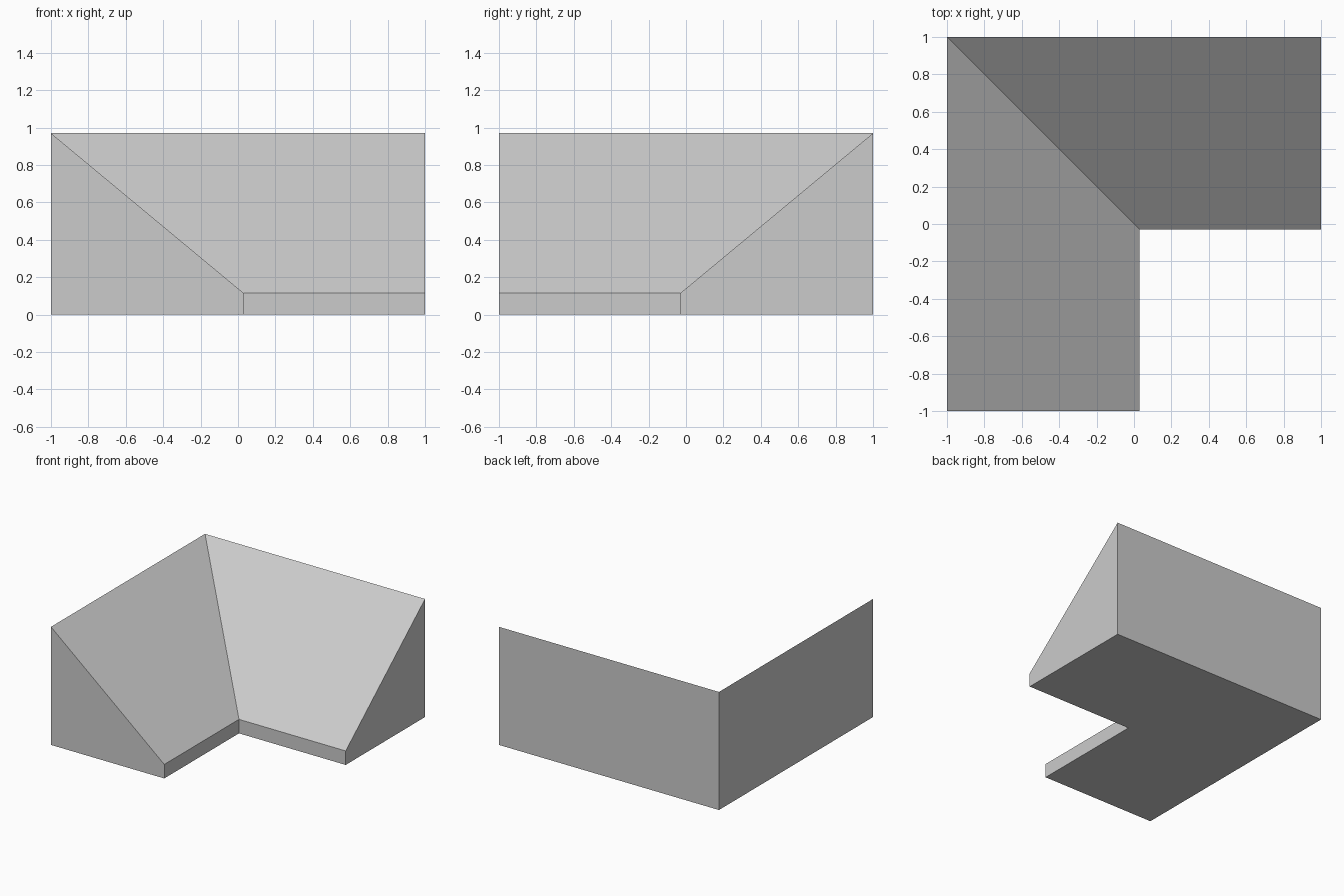
import bpy
import bmesh

cube = bpy.data.objects.get("Cube")
if cube:
    bpy.data.objects.remove(cube, do_unlink=True)

GREY = (0.6, 0.6, 0.6, 1.0)
HEIGHT, LIP, DEPTH = 0.97, 0.115, 1.03

# Plain grey material
mat = bpy.data.materials.new("plain_grey")
mat.use_nodes = True
mat.diffuse_color = GREY
mat.node_tree.nodes["Principled BSDF"].inputs["Base Color"].default_value = GREY

# Wedge cross-section: distance in from the outer wall, height
profile = [(0, 0), (0, HEIGHT), (DEPTH, LIP), (DEPTH, 0)]

# Sections at the front end, the mitred corner and the left end
sections = [
    lambda d: (-1 + d, -1),
    lambda d: (-1 + d, 1 - d),
    lambda d: (1, 1 - d),
]

# Sweep the wedge around the corner and cap both ends
bm = bmesh.new()
rings = [[bm.verts.new((*place(d), z)) for d, z in profile] for place in sections]
for a, b in zip(rings, rings[1:]):
    for i in range(len(profile)):
        j = (i + 1) % len(profile)
        bm.faces.new((a[i], a[j], b[j], b[i]))
bm.faces.new(rings[0])
bm.faces.new(rings[-1])
bmesh.ops.recalc_face_normals(bm, faces=bm.faces)

mesh = bpy.data.meshes.new("corner_ramp")
bm.to_mesh(mesh)
bm.free()
mesh.materials.append(mat)
ramp = bpy.data.objects.new("corner_ramp", mesh)
bpy.context.collection.objects.link(ramp)
